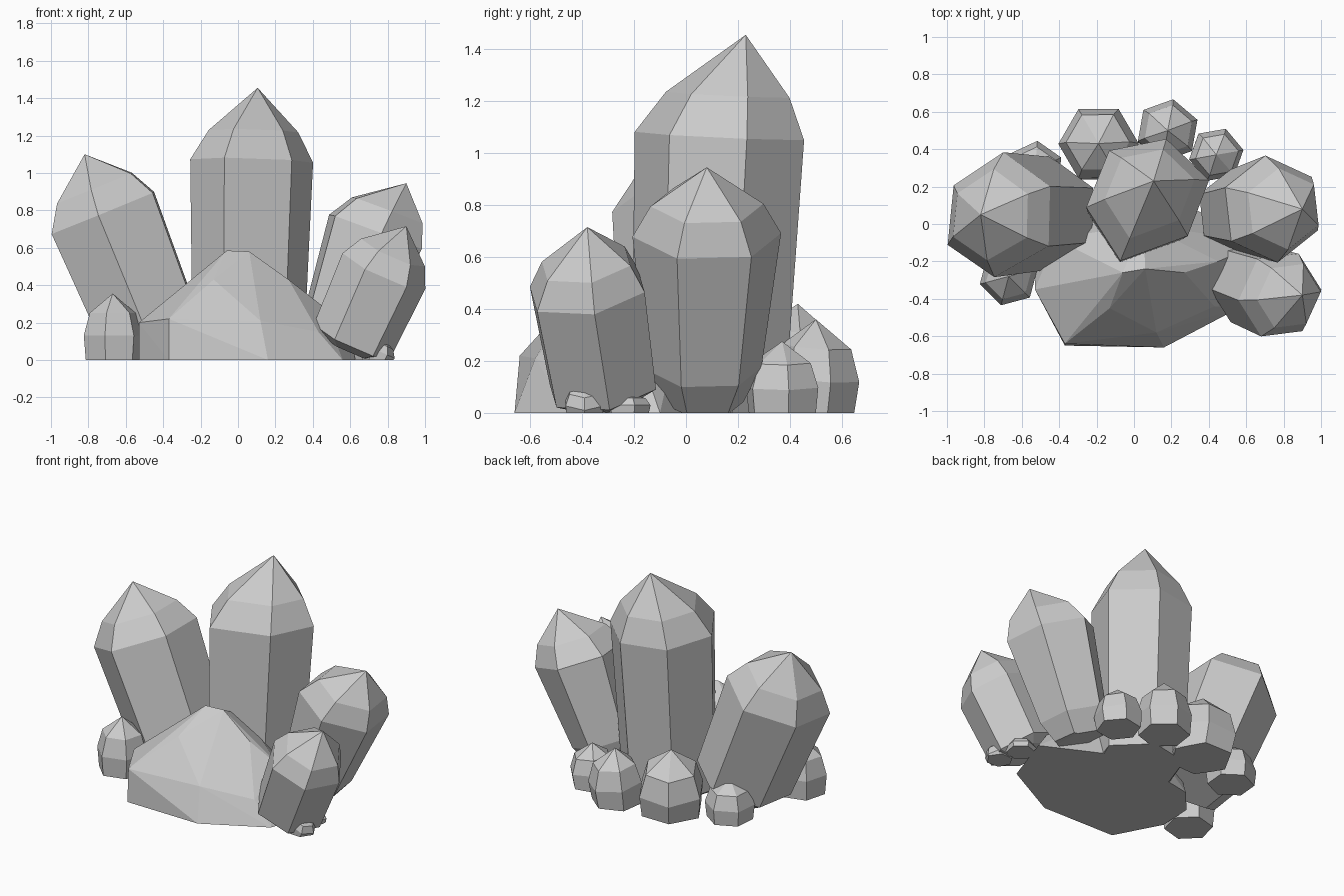
import bpy, bmesh
from math import cos, sin, radians
from mathutils import Vector

cube = bpy.data.objects.get("Cube")
if cube:
    bpy.data.objects.remove(cube)

stone = bpy.data.materials.new("pale grey stone")
stone.use_nodes = True
stone.diffuse_color = (0.6, 0.6, 0.6, 1)
stone.node_tree.nodes["Principled BSDF"].inputs["Base Color"].default_value = (0.6, 0.6, 0.6, 1)


def finish(name, bm):
    """Trim at ground level, close the underside and make a flat shaded object."""
    geom = bm.verts[:] + bm.edges[:] + bm.faces[:]
    bmesh.ops.bisect_plane(bm, geom=geom, plane_co=(0, 0, 0), plane_no=(0, 0, 1),
                           clear_inner=True)
    rim = [e for e in bm.edges if e.is_boundary]
    if rim:
        bmesh.ops.holes_fill(bm, edges=rim)
    bmesh.ops.recalc_face_normals(bm, faces=bm.faces)
    mesh = bpy.data.meshes.new(name)
    bm.to_mesh(mesh)
    bm.free()
    mesh.materials.append(stone)
    obj = bpy.data.objects.new(name, mesh)
    bpy.context.collection.objects.link(obj)


def crystal(name, base, shoulder, tip, r_base, r_shoulder, corners, cap=0.14, cap_ratio=0.73, root=0.08):
    """Six sided column with a two step point and a short tapered root."""
    base, shoulder, tip = Vector(base), Vector(shoulder), Vector(tip)
    axis = (shoulder - base).normalized()
    u = (Vector((1, 0, 0)) - axis * axis.x).normalized()
    v = axis.cross(u)
    neck = shoulder + axis * cap
    neck += (tip - neck - axis * (tip - neck).dot(axis)) * 0.3
    bm = bmesh.new()
    rings = []
    for centre, r in ((base - axis * root, r_base * 0.7), (base, r_base),
                      (shoulder, r_shoulder), (neck, r_shoulder * cap_ratio)):
        rings.append([bm.verts.new(centre + r * s * (u * cos(radians(a)) + v * sin(radians(a))))
                      for a, s in corners])
    point = bm.verts.new(tip)
    bm.faces.new(rings[0][::-1])
    for k in range(6):
        n = (k + 1) % 6
        for low, high in zip(rings, rings[1:]):
            bm.faces.new((low[k], low[n], high[n], high[k]))
        bm.faces.new((rings[-1][k], rings[-1][n], point))
    finish(name, bm)


def even(turn):
    """Evenly spaced corners of a hexagon, as angle and relative radius."""
    return [(turn + 60 * k, 1) for k in range(6)]


# Large crystals
crystal("centre_crystal", (0.06, 0.085, 0.01), (0.08, 0.13, 1.065), (0.105, 0.23, 1.455), 0.305, 0.338,
        ((18, 1), (74, 1), (129, 1), (187, 1), (245, 1.07), (317, 0.84)), cap=0.16)
crystal("right_crystal", (-0.47, 0.055, 0.16), (-0.725, 0.05, 0.785), (-0.82, 0.05, 1.1), 0.305, 0.335,
        ((27, 1), (85, 1), (149, 0.9), (209, 1), (266, 1), (330, 1)))
crystal("left_crystal", (0.54, 0.07, 0.17), (0.735, 0.08, 0.685), (0.9, 0.08, 0.945),
        0.222, 0.288, even(37), cap=0.13, cap_ratio=0.76, root=0.14)
crystal("front_crystal", (0.61, -0.32, 0.1), (0.78, -0.38, 0.475), (0.9, -0.38, 0.715),
        0.225, 0.243, even(3), cap=0.11, cap_ratio=0.77, root=0.04)

# Small crystals: name, x, y, height, radius, turn, lean in x, lean in y
stubs = [
    ("back_stub_tall", -0.18, 0.41, 0.42, 0.215, 0, -0.01, 0.02),
    ("back_stub_middle", 0.17, 0.49, 0.36, 0.17, 20, 0.01, 0.01),
    ("back_stub_left", 0.43, 0.37, 0.275, 0.148, 10, 0.01, 0.0),
    ("back_stub_right", -0.53, 0.29, 0.27, 0.155, 25, 0.0, 0.0),
    ("front_stub_right", -0.67, -0.28, 0.355, 0.16, 15, 0.0, 0.0),
    ("front_chip", 0.74, -0.39, 0.12, 0.085, 0, 0.02, 0.0),
    ("side_chip", 0.71, -0.23, 0.08, 0.095, 20, 0.0, 0.0),
]
for name, x, y, h, r, turn, dx, dy in stubs:
    crystal(name, (x, y, 0), (x + dx, y + dy, h * 0.37), (x + dx, y + dy, h),
            r * 0.93, r, even(turn), cap=h * 0.34, cap_ratio=0.79)

# Faceted rock between the crystals
rock_points = [
    (-0.53, -0.35, 0), (-0.37, -0.65, 0), (0.16, -0.66, 0), (0.56, -0.45, 0),
    (0.68, -0.1, 0), (0.18, 0.15, 0), (-0.38, 0.04, 0), (-0.52, -0.12, 0),
    (-0.53, -0.35, 0.2), (-0.37, -0.64, 0.22), (0.12, -0.58, 0.21), (0.43, -0.44, 0.15),
    (0.45, -0.2, 0.29), (-0.42, -0.08, 0.25), (-0.13, -0.45, 0.43),
    (-0.06, -0.26, 0.585), (0.06, -0.24, 0.58), (0.27, -0.26, 0.43), (0.05, 0, 0.45),
]
bm = bmesh.new()
for p in rock_points:
    bm.verts.new(p)
hull = bmesh.ops.convex_hull(bm, input=bm.verts)
loose = {g for g in hull["geom_interior"] + hull["geom_unused"] if isinstance(g, bmesh.types.BMVert)}
bmesh.ops.delete(bm, geom=list(loose), context="VERTS")
finish("base_rock", bm)
